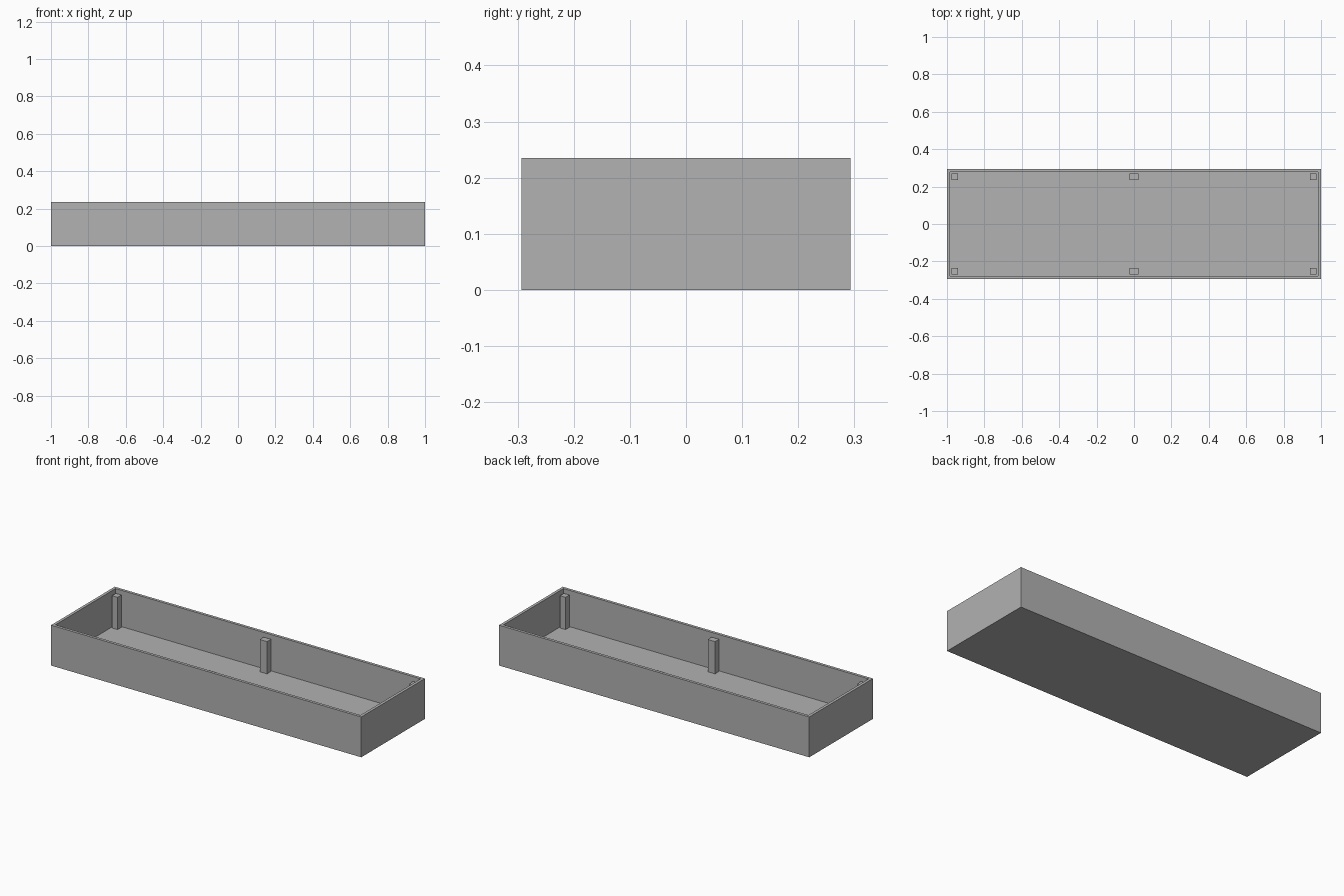
import bpy
import bmesh
from mathutils import Matrix, Vector

LENGTH, DEPTH, HEIGHT = 2.0, 0.587, 0.235
WALL = 0.0235
POST_TOP = HEIGHT - WALL
POST_DEPTH = 0.036

cube = bpy.data.objects.get("Cube")
if cube:
    bpy.data.objects.remove(cube, do_unlink=True)

# Single plain grey material
grey = bpy.data.materials.new("plain_grey")
grey.use_nodes = True
colour = (0.445, 0.445, 0.445, 1.0)
grey.diffuse_color = colour
grey.node_tree.nodes["Principled BSDF"].inputs["Base Color"].default_value = colour


def box_mesh(low, high):
    """Return a bmesh box spanning two opposite corners."""
    low, high = Vector(low), Vector(high)
    bm = bmesh.new()
    place = Matrix.Translation((low + high) / 2) @ Matrix.Diagonal((*(high - low), 1))
    bmesh.ops.create_cube(bm, size=1, matrix=place)
    return bm


def add_object(name, bm):
    mesh = bpy.data.meshes.new(name)
    bmesh.ops.recalc_face_normals(bm, faces=bm.faces)
    bm.to_mesh(mesh)
    bm.free()
    mesh.materials.append(grey)
    obj = bpy.data.objects.new(name, mesh)
    bpy.context.collection.objects.link(obj)
    return obj


# Open tray: inset the top for the rim, then sink it to the floor
tray = box_mesh((-LENGTH / 2, -DEPTH / 2, 0), (LENGTH / 2, DEPTH / 2, HEIGHT))
top = max(tray.faces, key=lambda f: f.calc_center_median().z)
bmesh.ops.inset_region(tray, faces=[top], thickness=WALL)
sunk = bmesh.ops.extrude_discrete_faces(tray, faces=[top])["faces"][0]
bmesh.ops.translate(tray, verts=sunk.verts, vec=(0, 0, WALL - HEIGHT))
add_object("tray", tray)

# Support posts along the long walls, standing just below the rim
inner_x = LENGTH / 2 - WALL
inner_y = DEPTH / 2 - WALL
spans = {
    "right": (-inner_x, -inner_x + POST_DEPTH),
    "middle": (-WALL, WALL),
    "left": (inner_x - POST_DEPTH, inner_x),
}
for side, sign in (("front", -1), ("back", 1)):
    y_low, y_high = sorted((sign * inner_y, sign * (inner_y - POST_DEPTH)))
    for place, (x_low, x_high) in spans.items():
        post = box_mesh((x_low, y_low, WALL), (x_high, y_high, POST_TOP))
        add_object(f"{side}_{place}_post", post)
